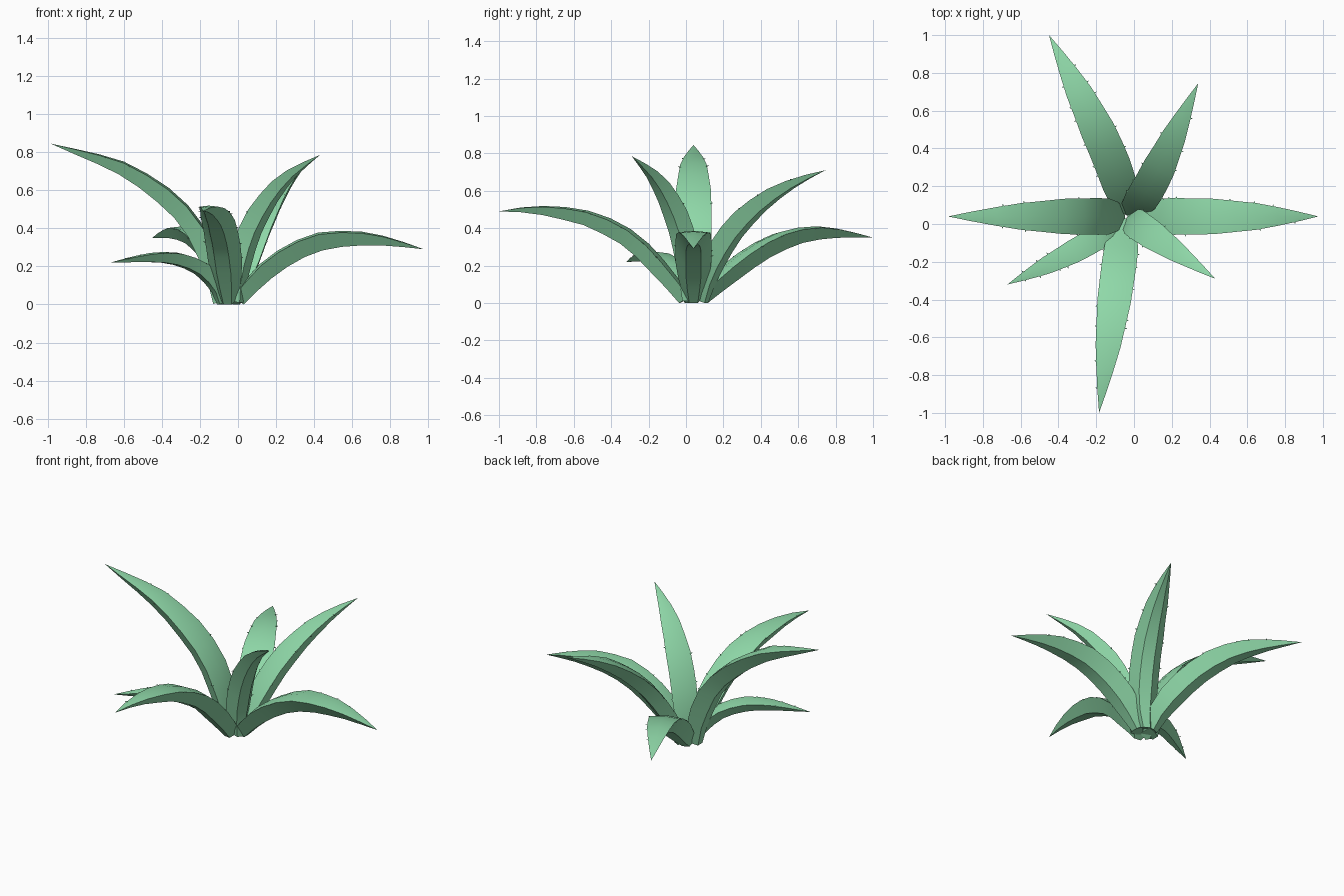
import bpy, bmesh, math, random
from mathutils import Vector

if "Cube" in bpy.data.objects:
    bpy.data.objects.remove(bpy.data.objects["Cube"])

random.seed(4)
CENTRE = Vector((-0.045, 0.04, 0))
SEGMENTS = 10

green = bpy.data.materials.new("leaf green")
green.diffuse_color = (0.28, 0.70, 0.40, 1)
green.use_nodes = True
green.node_tree.nodes["Principled BSDF"].inputs["Base Color"].default_value = green.diffuse_color

# leaf cross-section (side, normal) as a fraction of width: gently domed top, keel below
SECTION = [(-.5, .18), (0, .235), (.5, .18), (.21, -.28), (-.21, -.28)]
# width along the leaf (position, factor)
WIDTH = [(0, .55), (.1, .80), (.2, .97), (.32, 1), (.5, .96), (.7, .72), (.85, .40), (1, 0)]


def width_at(t):
    for (a, wa), (b, wb) in zip(WIDTH, WIDTH[1:]):
        if t <= b:
            return wa + (wb - wa) * (t - a) / (b - a)
    return 0.0


def resample(points, count):
    """Smooth curve through (radius, height) points, evenly spaced by length."""
    p = [Vector(q) for q in points]
    p = [2 * p[0] - p[1]] + p + [2 * p[-1] - p[-2]]
    fine = []
    for i in range(1, len(p) - 2):
        for k in range(20):
            u = k / 20
            a, b, c, d = p[i - 1:i + 3]
            fine.append(0.5 * (2 * b + (c - a) * u + (2 * a - 5 * b + 4 * c - d) * u * u
                               + (3 * b - a - 3 * c + d) * u ** 3))
    fine.append(p[-2])
    lengths = [0.0]
    for a, b in zip(fine, fine[1:]):
        lengths.append(lengths[-1] + (b - a).length)
    out, j = [], 0
    for i in range(count + 1):
        s = lengths[-1] * i / count
        while j < len(fine) - 2 and lengths[j + 1] < s:
            j += 1
        f = (s - lengths[j]) / (lengths[j + 1] - lengths[j])
        out.append(fine[j].lerp(fine[j + 1], f))
    return out


def add_spine(bm, pos, along, out, up):
    """Tiny pyramid tooth on the leaf margin."""
    base = [bm.verts.new(pos + v - out * 0.005) for v in (along * .006, -along * .006 + up * .003,
                                                        -along * .006 - up * .004)]
    tip = bm.verts.new(pos + out * 0.011 + along * .003)
    bm.faces.new(base)
    for i in range(3):
        bm.faces.new((base[i], base[(i + 1) % 3], tip))


def leaf(name, tip, width, profile, bow=0.0):
    d = Vector((tip[0], tip[1], 0)) - CENTRE
    reach = d.length
    d.normalize()
    side = Vector((-d.y, d.x, 0))
    path = resample([(.04, .015)] + profile + [(reach, tip[2])], SEGMENTS)
    bm = bmesh.new()
    rings, margins = [], []
    for i, q in enumerate(path):
        t = i / SEGMENTS
        tan2 = path[min(i + 1, SEGMENTS)] - path[max(i - 1, 0)]
        tan = (d * tan2.x + Vector((0, 0, tan2.y))).normalized()
        nrm = tan.cross(side)
        mid = CENTRE + d * q.x + Vector((0, 0, q.y)) + side * bow * math.sin(math.pi * t ** .7)
        w = width * width_at(t)
        h = max(w, width * .85) if t < .3 else w      # base stays thick
        pts = [mid + side * s * w + nrm * n * h for s, n in SECTION]
        for v in pts:
            v.z = max(v.z, 0)
        margins.append((pts[0], pts[2], tan, nrm))
        if i < SEGMENTS:
            rings.append([bm.verts.new(v) for v in pts])
    point = bm.verts.new(mid)
    n = len(SECTION)
    for a, b in zip(rings, rings[1:]):
        for k in range(n):
            bm.faces.new((a[k], a[(k + 1) % n], b[(k + 1) % n], b[k]))
    for k in range(n):
        bm.faces.new((rings[-1][k], rings[-1][(k + 1) % n], point))
    bm.faces.new(rings[0])
    # margin spines
    for m, sign in ((0, -1), (1, 1)):
        for i in range(2, SEGMENTS - 1):
            if random.random() < .35:
                continue
            u = random.uniform(.1, .9)
            pos = margins[i][m].lerp(margins[i + 1][m], u)
            add_spine(bm, pos, margins[i][2], side * sign, margins[i][3])
    bmesh.ops.recalc_face_normals(bm, faces=bm.faces[:])
    mesh = bpy.data.meshes.new(name)
    bm.to_mesh(mesh)
    bm.free()
    mesh.materials.append(green)
    ob = bpy.data.objects.new(name, mesh)
    bpy.context.collection.objects.link(ob)
    bpy.ops.object.select_all(action='DESELECT')
    ob.select_set(True)
    bpy.context.view_layer.objects.active = ob
    bpy.ops.object.shade_smooth_by_angle(angle=math.radians(35))


# leaves: tip position, width, side profile as (radius, height), sideways bow
leaf("leaf_left", (-.985, .04, .845), .195,
     [(.09, .2), (.18, .4), (.28, .52), (.41, .625), (.59, .73)])
leaf("leaf_back_left", (-.45, 1.0, .35), .19,
     [(.09, .07), (.17, .145), (.34, .265), (.5, .34), (.66, .375), (.83, .375)], -.045)
leaf("leaf_back_right", (.34, .745, .71), .18,
     [(.08, .1), (.16, .25), (.29, .42), (.46, .56), (.63, .65)], -.035)
leaf("leaf_right", (.975, .04, .29), .195,
     [(.10, .09), (.24, .22), (.44, .325), (.64, .35), (.82, .335)])
leaf("leaf_front_right", (.43, -.29, .785), .16,
     [(.07, .2), (.145, .4), (.265, .57), (.40, .69)])
leaf("leaf_front", (-.185, -1.0, .49), .185,
     [(.08, .07), (.19, .2), (.34, .345), (.55, .45), (.75, .49), (.9, .50)])
leaf("leaf_front_left", (-.67, -.32, .22), .13,
     [(.09, .1), (.18, .185), (.3, .235), (.41, .25), (.53, .245)], .025)
